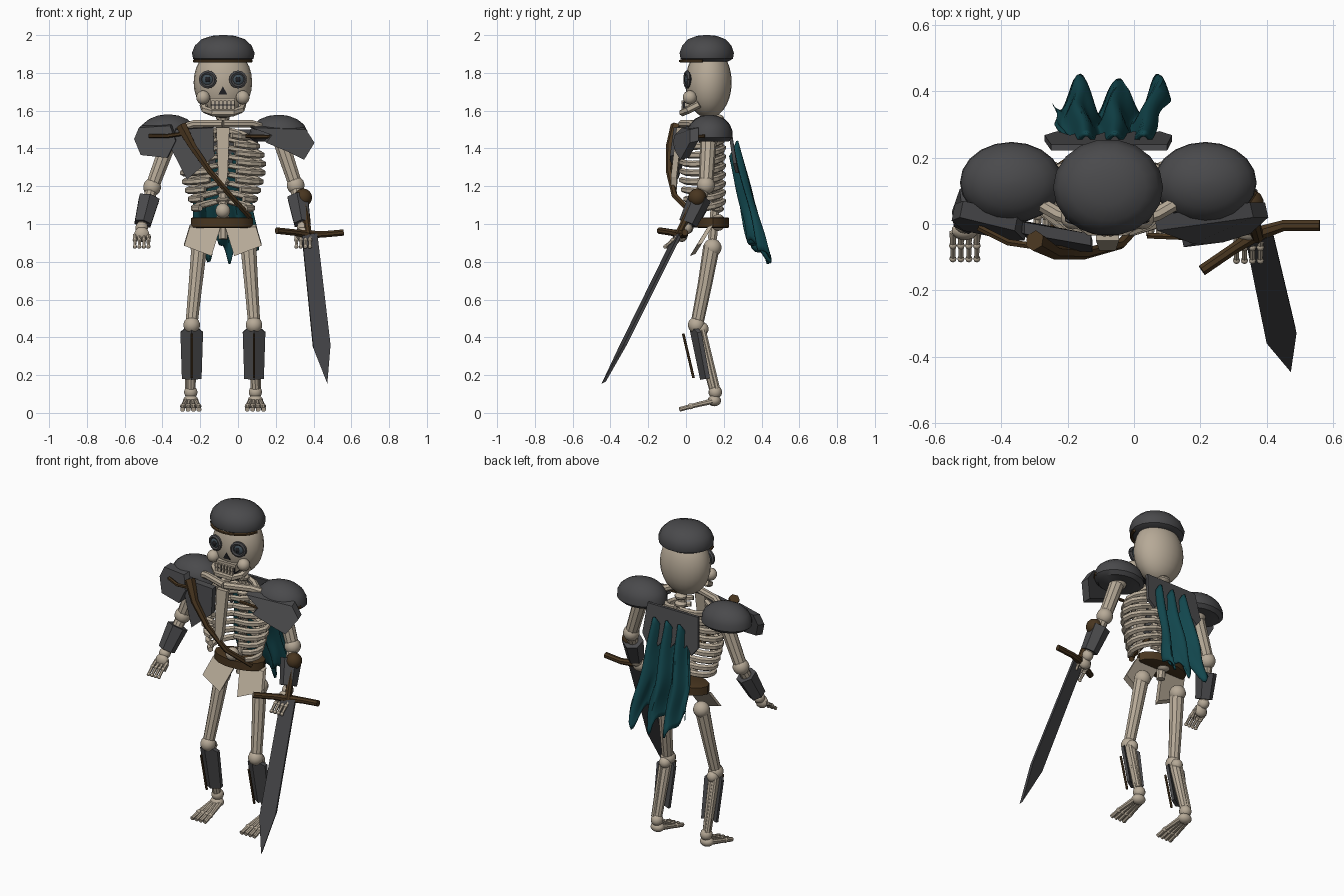
import bpy, bmesh, math
from mathutils import Vector, Matrix

CX = -0.08  # body centre line


def material(name, rgb):
    m = bpy.data.materials.new(name)
    m.diffuse_color = (*rgb, 1)
    return m


BONE = material("bone", (0.47, 0.40, 0.31))
STEEL = material("dark steel", (0.068, 0.068, 0.072))
BLADE = material("blade steel", (0.055, 0.055, 0.06))
LEATHER = material("brown leather", (0.065, 0.036, 0.014))
CLOTH = material("teal cloth", (0.006, 0.062, 0.075))
SLATE = material("slate eye", (0.055, 0.08, 0.10))
BLACK = material("black socket", (0.015, 0.015, 0.018))


def finish(name, bm, mat, smooth=35):
    bmesh.ops.recalc_face_normals(bm, faces=bm.faces)
    me = bpy.data.meshes.new(name)
    bm.to_mesh(me)
    bm.free()
    me.materials.append(mat)
    ob = bpy.data.objects.new(name, me)
    bpy.context.collection.objects.link(ob)
    if smooth:
        bpy.ops.object.select_all(action='DESELECT')
        ob.select_set(True)
        bpy.context.view_layer.objects.active = ob
        bpy.ops.object.shade_smooth_by_angle(angle=math.radians(smooth))
    return ob


def ball(name, c, r, mat, seg=14):
    r = (r, r, r) if isinstance(r, (int, float)) else r
    bm = bmesh.new()
    bmesh.ops.create_uvsphere(bm, u_segments=seg, v_segments=max(6, seg // 2 + 2), radius=1)
    bmesh.ops.transform(bm, matrix=Matrix.Translation(c) @ Matrix.Diagonal((*r, 1)), verts=bm.verts)
    return finish(name, bm, mat)


def tube(name, pts, radii, mat, sides=10, smooth=35):
    """Sweep a round section along points."""
    pts = [Vector(p) for p in pts]
    if isinstance(radii, (int, float)):
        radii = [radii] * len(pts)
    ref = Vector((0, 1, 0)) if abs((pts[1] - pts[0]).normalized().z) > 0.7 else Vector((0, 0, 1))
    bm, rings = bmesh.new(), []
    for i, p in enumerate(pts):
        t = (pts[min(i + 1, len(pts) - 1)] - pts[max(i - 1, 0)]).normalized()
        u = t.cross(ref).normalized()
        v = t.cross(u)
        rings.append([bm.verts.new(p + radii[i] * (u * math.cos(a) + v * math.sin(a)))
                      for a in (2 * math.pi * (k + 0.5) / sides for k in range(sides))])
    for a, b in zip(rings, rings[1:]):
        for k in range(sides):
            bm.faces.new((a[k], a[(k + 1) % sides], b[(k + 1) % sides], b[k]))
    bm.faces.new(rings[0])
    bm.faces.new(rings[-1])
    return finish(name, bm, mat, smooth)


def plate(name, pts, off, mat):
    """Flat polygon given thickness along the vector off."""
    bm = bmesh.new()
    a = [bm.verts.new(p) for p in pts]
    b = [bm.verts.new(Vector(p) + Vector(off)) for p in pts]
    n = len(a)
    bm.faces.new(a)
    bm.faces.new(b[::-1])
    for i in range(n):
        bm.faces.new((a[i], b[i], b[(i + 1) % n], a[(i + 1) % n]))
    return finish(name, bm, mat, 0)


def box(name, c, s, mat):
    x, y, z = (v / 2 for v in s)
    return plate(name, [(c[0] + i * x, c[1] - y, c[2] + k * z) for i, k in ((-1, -1), (1, -1), (1, 1), (-1, 1))],
                 (0, 2 * y, 0), mat)


def lathe(name, c, prof, yscale, mat, sides=18):
    bm = bmesh.new()
    rings = [[bm.verts.new((c[0] + r * math.cos(2 * math.pi * k / sides),
                            c[1] + r * yscale * math.sin(2 * math.pi * k / sides), c[2] + z))
              for k in range(sides)] for r, z in prof]
    for a, b in zip(rings, rings[1:]):
        for k in range(sides):
            bm.faces.new((a[k], a[(k + 1) % sides], b[(k + 1) % sides], b[k]))
    bm.faces.new(rings[0])
    bm.faces.new(rings[-1])
    return finish(name, bm, mat, 40)


# Head and cap
ball("skull", (CX, 0.12, 1.75), (0.155, 0.122, 0.19), BONE, 24)
lathe("cap", (CX + 0.002, 0.11, 1.86),
      [(0.13, 0), (0.16, 0.015), (0.166, 0.045), (0.15, 0.085), (0.115, 0.118), (0.06, 0.136), (0.015, 0.14)],
      0.88, STEEL)
tube("cap_band", [(CX + 0.153 * math.sin(a), 0.11 - 0.138 * math.cos(a), 1.863)
                  for a in (math.radians(d) for d in range(-80, 81, 16))], 0.009, LEATHER, 6)
for s in (-1, 1):
    x = CX + s * 0.08
    tube("eye_ring", [(x + 0.037 * math.cos(a), 0.006 + 0.008 * s * math.cos(a), 1.765 + 0.037 * math.sin(a))
                      for a in (2 * math.pi * k / 16 for k in range(17))], 0.012, STEEL, 6)
    ball("eye", (x, 0.012, 1.765), (0.034, 0.02, 0.034), SLATE)
    ball("pupil", (x, -0.004, 1.765), (0.015, 0.009, 0.015), BLACK, 10)
    ball("cheek", (CX + s * 0.105, 0.02, 1.67), 0.037, BONE)
plate("nose_hole", [(CX - 0.024, 0.002, 1.685), (CX + 0.024, 0.002, 1.685), (CX, -0.003, 1.728)], (0, 0.02, 0), BLACK)
box("upper_jaw", (CX, 0.025, 1.645), (0.13, 0.06, 0.045), BONE)
box("mouth_gap", (CX, 0.012, 1.63), (0.125, 0.06, 0.035), BLACK)
for i in range(6):
    for z in (1.643, 1.617):
        box("tooth", (CX + (i - 2.5) * 0.021, -0.017, z), (0.016, 0.016, 0.022), BONE)
tube("jaw_bone", [(CX - 0.105, 0.07, 1.635), (CX - 0.095, 0.015, 1.605), (CX - 0.055, -0.018, 1.59),
                  (CX + 0.055, -0.018, 1.59), (CX + 0.095, 0.015, 1.605), (CX + 0.105, 0.07, 1.635)], 0.02, BONE, 6, 0)

# Spine, ribs, collar bones, sternum
tube("spine", [(CX, 0.14, 1.6), (CX, 0.18, 1.4), (CX, 0.16, 1.15), (CX, 0.14, 0.92)], 0.026, BONE, 8)
for i in range(13):
    ball("vertebra", (CX, 0.165, 1.56 - i * 0.048), (0.038, 0.036, 0.021), BONE, 10)
ball("lumbar_knob", (CX, 0.06, 1.07), 0.04, BONE)
RIB_W = [0.13, 0.18, 0.205, 0.212, 0.21, 0.2, 0.185, 0.17, 0.155]
for i, w in enumerate(RIB_W):
    end = 160 if i < 6 else 160 - 10 * (i - 5)
    for s in (-1, 1):
        pts = []
        for k in range(8):
            a = math.radians(6 + (end - 6) * k / 7)
            pts.append((CX + s * w * math.sin(a), 0.085 + 0.115 * math.cos(a),
                        1.49 - 0.047 * i - 0.03 * math.sin(a) + 0.012 * math.cos(a)))
        tube("rib", pts, [0.014, 0.018, 0.019, 0.019, 0.019, 0.018, 0.018, 0.016], BONE, 6, 0)
plate("sternum", [(CX - 0.035, -0.05, 1.51), (CX + 0.035, -0.05, 1.51), (CX + 0.025, -0.08, 1.25),
                  (CX, -0.08, 1.17), (CX - 0.025, -0.08, 1.25)], (0, 0.03, 0), BONE)
for s in (-1, 1):
    tube("collar_bone", [(CX, -0.02, 1.53), (CX + s * 0.15, 0.03, 1.53), (CX + s * 0.27, 0.1, 1.49)], 0.022, BONE, 8)

# Pelvis, belt
lathe("belt", (CX - 0.005, 0.142, 0.98), [(0.15, 0), (0.165, 0.003), (0.165, 0.052), (0.15, 0.055)], 0.54, LEATHER, 14)
for s in (-1, 1):
    plate("hip_plate", [(CX + s * dx, y, z) for dx, y, z in
                        ((0.012, 0.115, 0.985), (0.175, 0.115, 0.985), (0.205, 0.055, 0.885), (0.06, 0.02, 0.83))],
          (0, 0.03, 0.012), BONE)

# Legs, feet, shin guards
for s, hx, kx, ax in ((-1, -0.205, -0.245, -0.25), (1, 0.055, 0.085, 0.092)):
    ball("hip_joint", (hx, 0.14, 0.875), 0.048, BONE)
    tube("thigh_bone", [(hx, 0.135, 0.88), ((hx + kx) / 2, 0.1, 0.68), (kx, 0.06, 0.48)], [0.044, 0.038, 0.034], BONE)
    ball("knee", (kx, 0.055, 0.465), 0.045, BONE)
    ball("knee_back", (kx, 0.085, 0.445), 0.035, BONE)
    tube("shin_bone", [(kx, 0.065, 0.46), (ax, 0.15, 0.12)], [0.034, 0.026], BONE)
    tube("calf_bone", [(kx + s * 0.02, 0.09, 0.44), (ax + s * 0.015, 0.165, 0.13)], 0.016, BONE, 8)
    ball("ankle", (ax, 0.155, 0.11), 0.036, BONE)
    ball("heel", (ax, 0.15, 0.065), (0.042, 0.036, 0.03), BONE)
    for i in range(4):
        d = i - 1.5
        tube("toe", [(ax + d * 0.016, 0.14, 0.062), (ax + d * 0.027, 0.03, 0.036), (ax + d * 0.029, -0.035, 0.018)],
             [0.016, 0.013, 0.013], BONE, 8)
        ball("toe_knuckle", (ax + d * 0.027, 0.025, 0.035), 0.016, BONE, 8)
    for t in (-1, 1):
        plate("shin_guard", [(kx, 0.012, 0.475), (kx + t * 0.06, 0.06, 0.425), (kx + t * 0.052, 0.105, 0.18),
                             (kx, 0.075, 0.175)], (0, 0.022, 0.004), STEEL)
    tube("shin_strap", [(kx, -0.015, 0.42), (kx, 0.04, 0.185)], 0.007, LEATHER, 6)

# Arms, hands, bracers
for sh, el, wr in (((-0.36, 0.12, 1.45), (-0.455, 0.105, 1.195), (-0.51, 0.005, 0.98)),
                   ((0.22, 0.12, 1.46), (0.305, 0.105, 1.205), (0.345, 0.0, 0.98))):
    S, E, W = Vector(sh), Vector(el), Vector(wr)
    ball("shoulder_joint", S, 0.055, BONE)
    tube("upper_arm", [S, E], [0.044, 0.038], BONE)
    ball("elbow", E, 0.048, BONE)
    tube("forearm", [E, W], [0.034, 0.026], BONE)
    tube("bracer", [E.lerp(W, 0.28), E.lerp(W, 0.9)], [0.062, 0.05], STEEL, 6, 0)
    ball("wrist", W, 0.034, BONE)
    ball("palm", W + Vector((0, -0.025, -0.035)), (0.042, 0.03, 0.04), BONE, 10)
    for i in range(4):
        f = W + Vector(((i - 1.5) * 0.024, 0, 0))
        pts = [f + Vector(o) for o in ((0, -0.03, -0.04), (0, -0.07, -0.065), (0, -0.11, -0.1))]
        tube("finger", pts, [0.012, 0.009, 0.008], BONE, 6)
        ball("finger_knuckle", pts[1], 0.012, BONE, 8)
        ball("fingertip", pts[2], 0.011, BONE, 8)
    tube("thumb", [W, W + Vector((0.04, -0.035, -0.05)), W + Vector((0.035, -0.06, -0.08))], 0.011, BONE, 6)

# Shoulder domes with angled front plates
DOME = [(0.13, -0.02), (0.155, 0.0), (0.152, 0.035), (0.135, 0.068), (0.1, 0.096), (0.055, 0.114), (0.012, 0.12)]
lathe("left_shoulder_dome", (-0.37, 0.125, 1.46), DOME, 0.79, STEEL, 20)
lathe("right_shoulder_dome", (0.215, 0.125, 1.458), DOME, 0.79, STEEL, 20)
plate("left_shoulder_plate", [(-0.525, 0.02, 1.51), (-0.55, 0.01, 1.45), (-0.515, -0.02, 1.365), (-0.375, -0.05, 1.35),
                              (-0.33, -0.05, 1.44), (-0.36, -0.02, 1.52)], (0.01, 0.05, 0.01), STEEL)
plate("right_shoulder_plate", [(0.07, -0.02, 1.51), (0.18, -0.06, 1.47), (0.15, -0.07, 1.43), (0.27, -0.055, 1.38),
                               (0.35, -0.03, 1.34), (0.405, 0.02, 1.43), (0.36, 0.02, 1.50)], (-0.01, 0.045, 0.01), STEEL)
plate("chest_plate", [(-0.36, -0.02, 1.41), (-0.33, -0.03, 1.50), (-0.13, -0.065, 1.51), (-0.125, -0.085, 1.36),
                      (-0.27, -0.075, 1.235)], (0, 0.035, 0.005), STEEL)
tube("left_shoulder_strap", [(-0.47, -0.01, 1.465), (-0.38, -0.055, 1.465), (-0.28, -0.07, 1.48)], 0.011, LEATHER, 6)
tube("right_shoulder_strap", [(0.04, -0.035, 1.465), (0.16, -0.04, 1.462), (0.3, 0.0, 1.462), (0.365, 0.1, 1.465)],
     0.01, LEATHER, 6)
tube("chest_strap", [(-0.30, -0.05, 1.52), (-0.24, -0.085, 1.41), (-0.15, -0.09, 1.28), (-0.04, -0.06, 1.15),
                     (0.06, 0.05, 1.04)], [0.032, 0.022, 0.017, 0.016, 0.016], LEATHER, 6)

# Back plate with a toothed hem, and the folded cape running through it
hem = [(-0.27 + 0.0385 * i, 0.262 if i % 2 else 0.25, 1.27 if i % 2 else 1.32) for i in range(11)]
plate("back_plate", [(0.1, 0.222, 1.5), (-0.25, 0.222, 1.5)] + hem, (0, 0.018, 0.0), STEEL)

bm, NX, NZ = bmesh.new(), 48, 20
grid = []
for j in range(NZ + 1):
    t, row = j / NZ, []
    for i in range(NX + 1):
        u = i / NX
        x = CX + 0.005 + (u - 0.5) * (0.25 + 0.1 * t)
        fold = math.cos(2 * math.pi * (u * 2.9 - 0.65))
        top = 1.40 + 0.04 * fold
        low = 0.865 - 0.055 * fold + 0.025 * math.sin(u * 41)
        y = 0.252 + 0.135 * t + (0.018 + 0.037 * t) * fold + 0.008 * t * math.sin(u * 29 + t * 7)
        row.append(bm.verts.new((x + 0.012 * t * math.sin(t * 9), y, top + (low - top) * t)))
    grid.append(row)
for a, b in zip(grid, grid[1:]):
    for i in range(NX):
        bm.faces.new((a[i], a[i + 1], b[i + 1], b[i]))
cape = finish("cape", bm, CLOTH, 50)
mod = cape.modifiers.new("thickness", 'SOLIDIFY')
mod.thickness = 0.012
mod.offset = 0

# Sword
ball("pommel", (0.345, 0.06, 1.14), 0.048, LEATHER)
tube("grip", [(0.347, 0.05, 1.13), (0.372, -0.04, 0.945)], [0.022, 0.02], LEATHER, 8)
tube("crossguard", [(0.205, -0.14, 0.965), (0.30, -0.075, 0.955), (0.37, -0.03, 0.945), (0.45, -0.005, 0.945),
                    (0.56, -0.005, 0.955)], [0.018, 0.018, 0.023, 0.018, 0.018], LEATHER, 8)
plate("blade", [(0.34, -0.065, 0.94), (0.42, -0.035, 0.95), (0.49, -0.33, 0.36), (0.473, -0.447, 0.155),
                (0.40, -0.36, 0.34)], (-0.004, 0.022, 0.010), BLADE)
